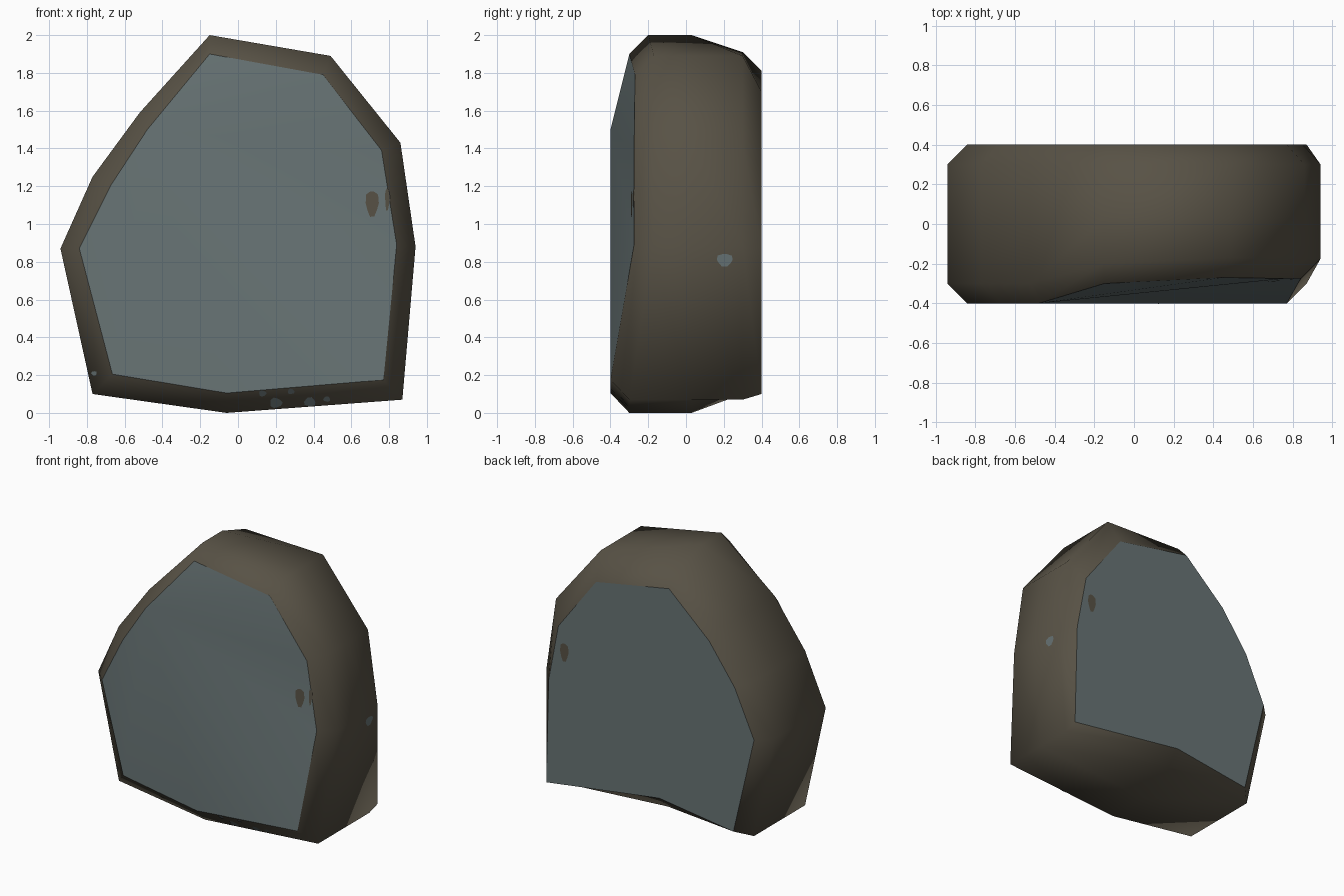
import bpy, bmesh, math
from mathutils import Vector
from mathutils.bvhtree import BVHTree

if "Cube" in bpy.data.objects:
    bpy.data.objects.remove(bpy.data.objects["Cube"])


def material(name, rgb):
    m = bpy.data.materials.new(name)
    m.diffuse_color = (*rgb, 1)
    m.use_nodes = True
    m.node_tree.nodes["Principled BSDF"].inputs["Base Color"].default_value = m.diffuse_color
    return m


rim_mat = material("brown rim", (0.097, 0.084, 0.060))
face_mat = material("blue grey face", (0.138, 0.175, 0.178))

# Outline, clockwise from the top: x, z, front edge y
outer = [(-.15, 2.0, -.20), (.49, 1.89, -.17), (.86, 1.43, -.175),
         (.94, .88, -.175), (.87, .07, -.30), (-.06, 0, -.30),
         (-.77, .10, -.30), (-.94, .87, -.30), (-.77, 1.25, -.30),
         (-.52, 1.59, -.30)]
# The rear rim drops in at the top and bottom corners
rear_z = {0: 1.91, 5: .13}
# Inset front panel: x, z, y (upper right is worn back)
front = [(-.15, 1.90, -.30), (.45, 1.79, -.27), (.76, 1.39, -.275), (.84, .89, -.275),
         (.77, .175, -.40), (-.06, .105, -.40), (-.665, .205, -.40), (-.84, .87, -.40),
         (-.67, 1.21, -.40), (-.48, 1.50, -.40)]
# Inset back panel: x, z (flat at y = 0.4)
back = [(-.14, 1.81), (.46, 1.70), (.77, 1.29), (.85, .87), (.87, .10),
        (-.06, .23), (-.67, .145), (-.84, .87), (-.68, 1.22), (-.47, 1.51)]

# Stone slab: five rings joined by strips, capped by the two panels
bm = bmesh.new()
rings = [[bm.verts.new((x, y, z)) for x, z, y in front],
         [bm.verts.new((x, f, z)) for x, z, f in outer],
         [bm.verts.new((x, .03, z)) for x, z, f in outer],
         [bm.verts.new((x, .30, rear_z.get(i, z))) for i, (x, z, f) in enumerate(outer)],
         [bm.verts.new((x, .40, z)) for x, z in back]]
n = len(outer)
for a, b in zip(rings, rings[1:]):
    for i in range(n):
        j = (i + 1) % n
        bm.faces.new((a[i], a[j], b[j], b[i])).smooth = True
caps = []
for i in range(n - 2):          # fan from the upper left corner gives the front fold
    caps.append(bm.faces.new((rings[0][-1], rings[0][i], rings[0][i + 1])))
caps.append(bm.faces.new(rings[-1]))
for f in caps:
    f.material_index = 1
    f.smooth = True
bmesh.ops.recalc_face_normals(bm, faces=bm.faces)
for ring in (rings[0], rings[-1]):   # crisp panel borders
    for i in range(n):
        bm.edges.get((ring[i], ring[(i + 1) % n])).smooth = False
mesh = bpy.data.meshes.new("stone_slab")
bm.to_mesh(mesh)
mesh.materials.append(rim_mat)
mesh.materials.append(face_mat)
slab = bpy.data.objects.new("stone_slab", mesh)
bpy.context.collection.objects.link(slab)
tree = BVHTree.FromBMesh(bm)
bm.free()


def spot(name, centre, direction, ru, rv, mat):
    """Thin irregular patch projected on the slab along a direction."""
    d = Vector(direction)
    u = d.cross(Vector((0, 0, 1)))
    pts = []
    for k in range(10):
        t = k * math.tau / 10
        w = 1 + .12 * math.sin(3 * t + centre[0] * 9)
        p = Vector(centre) - d * 2 + u * (ru * w * math.cos(t))
        p.z += rv * w * math.sin(t)
        hit, nor, _, _ = tree.ray_cast(p, d)
        if hit:
            pts.append(hit + nor * .003)
    me = bpy.data.meshes.new(name)
    me.from_pydata(pts, [], [range(len(pts))])
    me.materials.append(mat)
    bpy.context.collection.objects.link(bpy.data.objects.new(name, me))


# Worn patches on the panels, the side and the bottom bevel
spot("front_patch", (.71, 0, 1.11), (0, 1, 0), .035, .07, rim_mat)
spot("front_edge_patch", (.79, 0, 1.13), (0, 1, 0), .012, .06, rim_mat)
spot("back_patch", (.72, 0, 1.11), (0, -1, 0), .035, .07, rim_mat)
spot("side_patch", (0, .205, .81), (-1, 0, 0), .042, .035, face_mat)
for i, (x, z, r) in enumerate([(.13, .105, .02), (.20, .055, .033), (.28, .115, .018),
                               (.38, .06, .03), (.47, .075, .018), (-.76, .21, .015)]):
    spot(f"bevel_patch_{i + 1}", (x, 0, z), (0, 1, 0), r, r * .8, face_mat)
